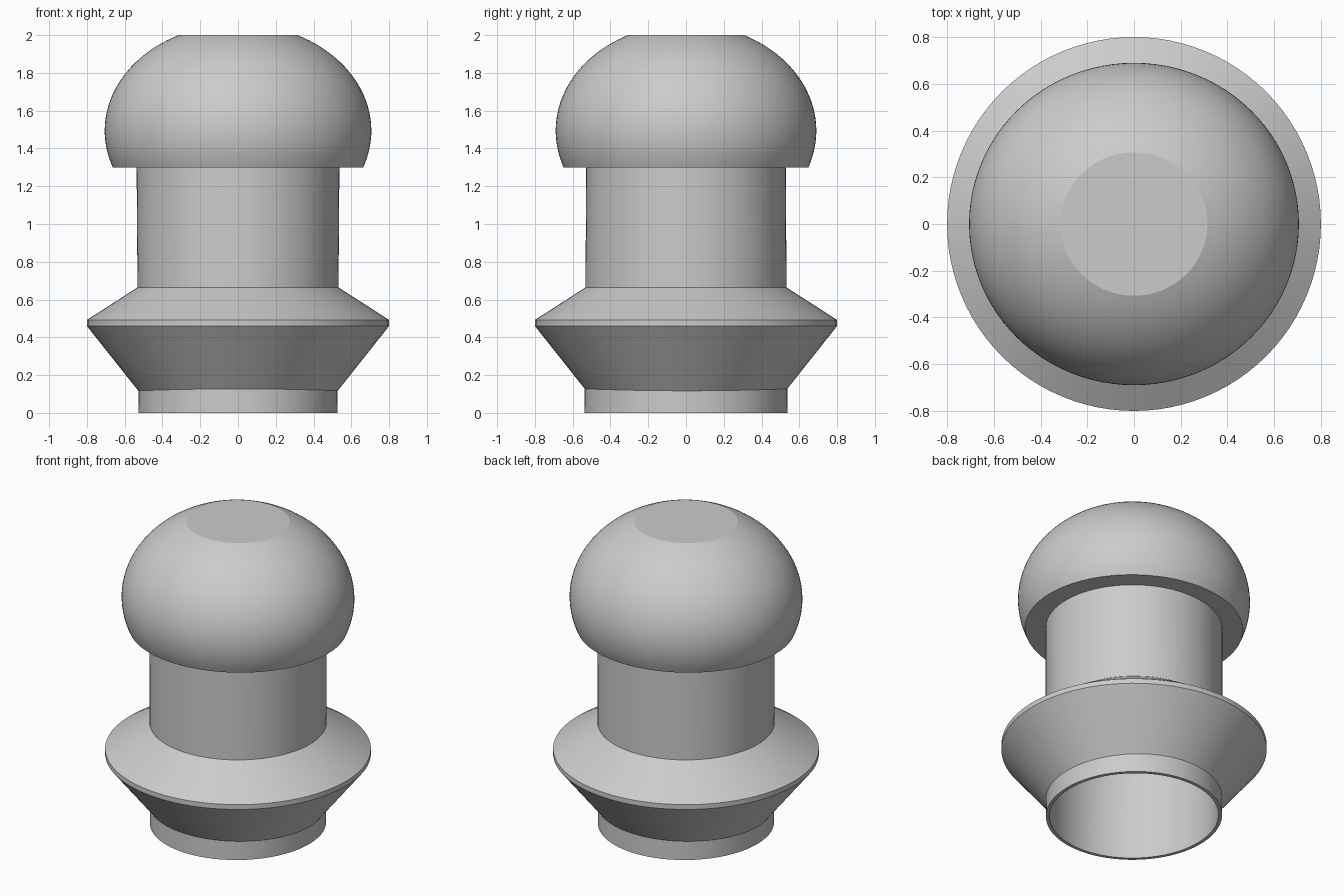
import bpy, math

if "Cube" in bpy.data.objects:
    bpy.data.objects.remove(bpy.data.objects["Cube"])

SEG = 96

grey = bpy.data.materials.new("plain grey")
grey.diffuse_color = (0.6, 0.6, 0.6, 1)
grey.use_nodes = True
grey.node_tree.nodes["Principled BSDF"].inputs["Base Color"].default_value = grey.diffuse_color


def revolve(name, rings, closed=False):
    """Skin elliptical rings (rx, ry, z); closed joins last to first, else the ends are capped."""
    angles = [2 * math.pi * i / SEG for i in range(SEG)]
    verts = [(rx * math.cos(a), ry * math.sin(a), z) for rx, ry, z in rings for a in angles]
    n = len(rings)
    faces = []
    for r in range(n if closed else n - 1):
        lo, hi = r * SEG, ((r + 1) % n) * SEG
        for i in range(SEG):
            j = (i + 1) % SEG
            faces.append((lo + i, lo + j, hi + j, hi + i))
    if not closed:
        faces.append(tuple(reversed(range(SEG))))
        faces.append(tuple(range((n - 1) * SEG, n * SEG)))
    mesh = bpy.data.meshes.new(name)
    mesh.from_pydata(verts, [], faces)
    mesh.materials.append(grey)
    obj = bpy.data.objects.new(name, mesh)
    bpy.context.collection.objects.link(obj)
    bpy.ops.object.select_all(action='DESELECT')
    obj.select_set(True)
    bpy.context.view_layer.objects.active = obj
    bpy.ops.object.shade_smooth_by_angle(angle=math.radians(20))
    return obj


# Hollow stem, very slightly oval: wider in y at the foot, wider in x at the top
WALL = 0.022
revolve("stem", [(0.527, 0.537, 0), (0.537, 0.528, 1.31),
                 (0.537 - WALL, 0.528 - WALL, 1.31), (0.527 - WALL, 0.537 - WALL, 0)], closed=True)

# Flared collar with a narrow vertical rim
revolve("collar", [(r, r, z) for r, z in
                   ((0.52, 0.107), (0.80, 0.46), (0.80, 0.492), (0.52, 0.672))], closed=True)

# Domed head: squashed ellipsoid cut flat at top and bottom
RX, RY, RZ, CZ = 0.706, 0.69, 0.565, 1.494
a0, a1 = math.asin((1.30 - CZ) / RZ), math.asin((2.0 - CZ) / RZ)
STEPS = 28
head = []
for k in range(STEPS + 1):
    a = a0 + (a1 - a0) * k / STEPS
    head.append((RX * math.cos(a), RY * math.cos(a), CZ + RZ * math.sin(a)))
revolve("head", head)
